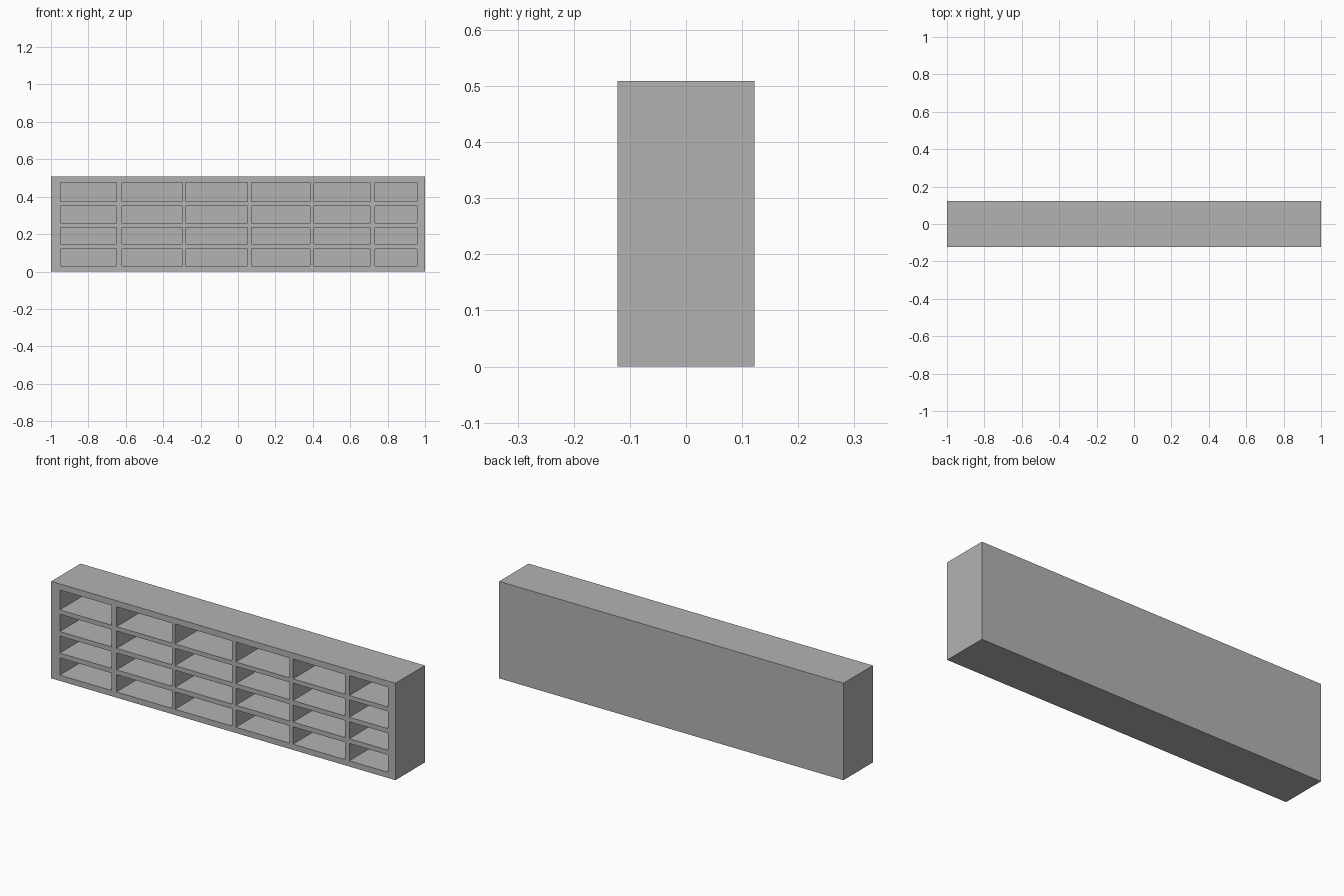
import bpy
import bmesh

cube = bpy.data.objects.get("Cube")
if cube:
    bpy.data.objects.remove(cube, do_unlink=True)

# Overall size and opening limits across the front
HALF_DEPTH, HEIGHT, POCKET_DEPTH = 0.122, 0.509, 0.22
columns = [(-0.95, -0.65), (-0.62, -0.297), (-0.28, 0.05),
           (0.073, 0.385), (0.405, 0.707), (0.732, 0.958)]
rows = [(0.03, 0.121), (0.146, 0.235), (0.259, 0.35), (0.373, 0.477)]
xs = [-1.0] + [x for pair in columns for x in pair] + [1.0]
zs = [0.0] + [z for pair in rows for z in pair] + [HEIGHT]

material = bpy.data.materials.new("plain_grey")
material.use_nodes = True
grey = (0.45, 0.45, 0.45, 1.0)
material.diffuse_color = grey
material.node_tree.nodes["Principled BSDF"].inputs["Base Color"].default_value = grey

# Front lattice; every second cell in both directions is an opening
bm = bmesh.new()
lattice = [[bm.verts.new((x, -HALF_DEPTH, z)) for z in zs] for x in xs]
openings = []
for i in range(len(xs) - 1):
    for j in range(len(zs) - 1):
        face = bm.faces.new((lattice[i][j], lattice[i + 1][j],
                             lattice[i + 1][j + 1], lattice[i][j + 1]))
        if i % 2 and j % 2:
            openings.append(face)

# Outer shell and closed back
rim = [e for e in bm.edges if e.is_boundary]
shell = bmesh.ops.extrude_edge_only(bm, edges=rim)["geom"]
back_verts = [g for g in shell if isinstance(g, bmesh.types.BMVert)]
bmesh.ops.translate(bm, verts=back_verts, vec=(0, 2 * HALF_DEPTH, 0))
bmesh.ops.holes_fill(bm, edges=[e for e in bm.edges if e.is_boundary], sides=0)
bmesh.ops.recalc_face_normals(bm, faces=bm.faces)

# Push the openings inward to form the pigeonholes
pockets = bmesh.ops.extrude_discrete_faces(bm, faces=openings)["faces"]
for face in pockets:
    bmesh.ops.translate(bm, verts=face.verts, vec=(0, POCKET_DEPTH, 0))

# Merge the flat lattice cells into clean panels
bmesh.ops.dissolve_limit(bm, angle_limit=0.01, verts=bm.verts, edges=bm.edges)

mesh = bpy.data.meshes.new("pigeonhole_shelf")
bm.to_mesh(mesh)
bm.free()
mesh.materials.append(material)
shelf = bpy.data.objects.new("pigeonhole_shelf", mesh)
bpy.context.collection.objects.link(shelf)
